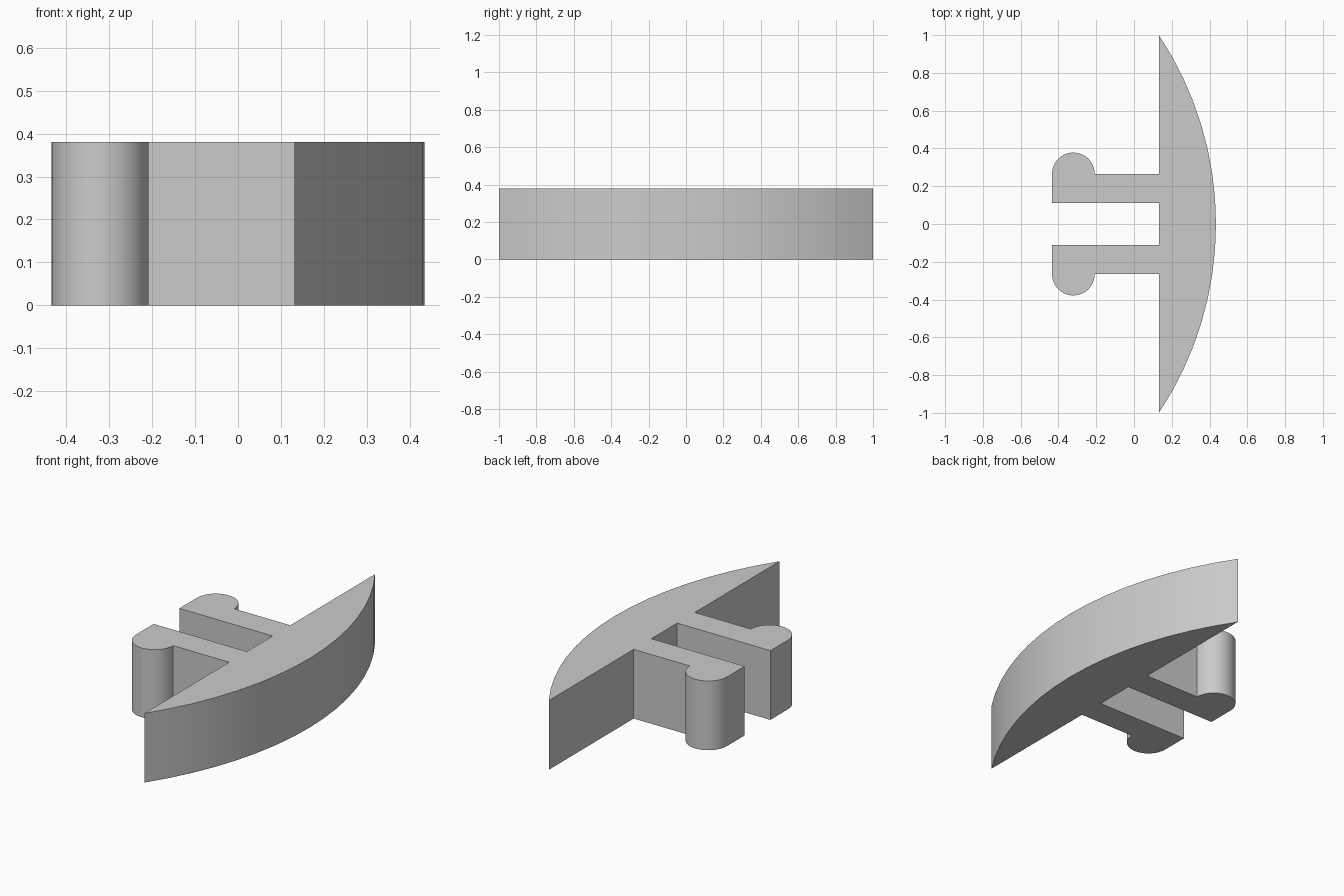
import bpy, bmesh
from math import asin, sin, cos, pi, radians

cube = bpy.data.objects.get("Cube")
if cube:
    bpy.data.objects.remove(cube, do_unlink=True)

HEIGHT = 0.38
BACK_X, FRONT_X = 0.132, 0.434        # flat side and crown of the curved head
TIP_X = -0.434                        # free end of the clip arms
ARM_IN, ARM_OUT = 0.112, 0.265        # arm thickness across y
BEAD_R = 0.113                        # rounded catch on each arm

grey = bpy.data.materials.new("light grey")
grey.use_nodes = True
colour = (0.6, 0.6, 0.6, 1)
grey.diffuse_color = colour
grey.node_tree.nodes["Principled BSDF"].inputs["Base Color"].default_value = colour

# Curved head: circular arc through both tips and the crown
rise = FRONT_X - BACK_X
radius = (1 + rise ** 2) / (2 * rise)
half = asin(1 / radius)
SEG = 16
head = []
for i in range(SEG + 1):
    a = -half + 2 * half * i / SEG
    head.append((FRONT_X - radius + radius * cos(a), radius * sin(a)))

# One clip arm, from the head outwards, round the catch, and back
bead_x = TIP_X + BEAD_R
arm = [(BACK_X, ARM_OUT)]
for i in range(25):
    a = pi * i / 24
    arm.append((bead_x + BEAD_R * cos(a), ARM_OUT + BEAD_R * sin(a)))
arm += [(TIP_X, ARM_IN), (BACK_X, ARM_IN)]
mirrored_arm = [(x, -y) for x, y in reversed(arm)]

# Extrude the whole profile
bm = bmesh.new()
face = bm.faces.new([bm.verts.new((x, y, 0)) for x, y in head + arm + mirrored_arm])
top = bmesh.ops.extrude_face_region(bm, geom=[face], use_keep_orig=True)["geom"]
bmesh.ops.translate(bm, vec=(0, 0, HEIGHT),
                    verts=[v for v in top if isinstance(v, bmesh.types.BMVert)])
bmesh.ops.recalc_face_normals(bm, faces=bm.faces)
mesh = bpy.data.meshes.new("clip_profile")
bm.to_mesh(mesh)
bm.free()
mesh.materials.append(grey)

clip = bpy.data.objects.new("curved_head_with_clip_arms", mesh)
bpy.context.collection.objects.link(clip)
bpy.context.view_layer.objects.active = clip
clip.select_set(True)
bpy.ops.object.shade_smooth_by_angle(angle=radians(30))
